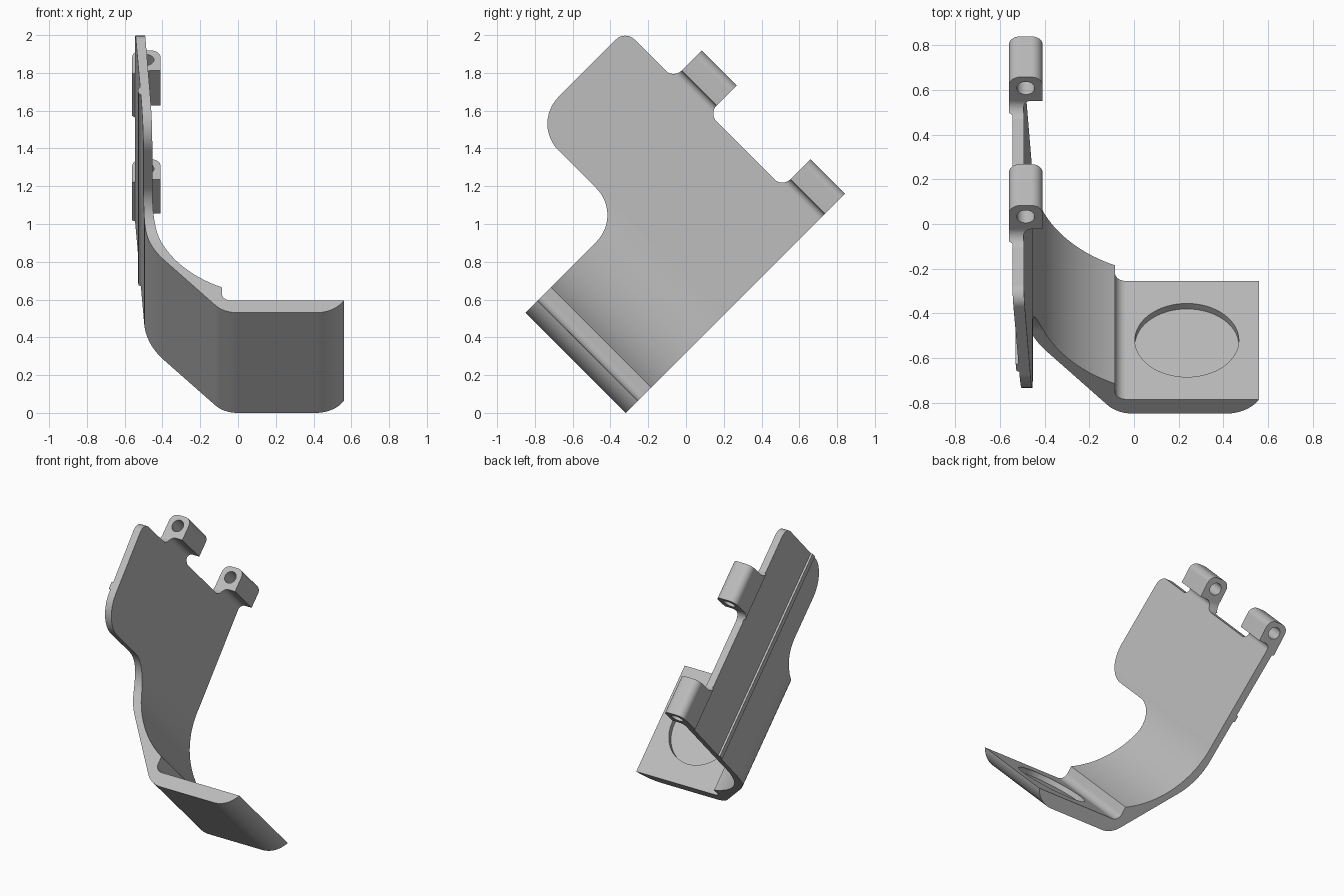
import bpy, bmesh, math
from mathutils import Vector, Matrix

if "Cube" in bpy.data.objects:
    bpy.data.objects.remove(bpy.data.objects["Cube"], do_unlink=True)

grey = bpy.data.materials.new("plain grey")
grey.use_nodes = True
grey.diffuse_color = (0.5, 0.5, 0.5, 1)
grey.node_tree.nodes["Principled BSDF"].inputs["Base Color"].default_value = (0.5, 0.5, 0.5, 1)

TILT = Matrix.Rotation(math.radians(45), 4, "X")


def arc(cx, cy, r, start, end, steps=20):
    """Points on an arc, angles in degrees."""
    angles = [math.radians(start + (end - start) * i / steps) for i in range(steps + 1)]
    return [(cx + r * math.cos(a), cy + r * math.sin(a)) for a in angles]


def rounded(points, steps=12):
    """Closed outline; a third value on a point is its corner radius."""
    out = []
    for i, p in enumerate(points):
        corner = Vector(p[:2])
        if len(p) < 3:
            out.append(corner)
            continue
        a = (Vector(points[i - 1][:2]) - corner).normalized()
        b = (Vector(points[(i + 1) % len(points)][:2]) - corner).normalized()
        half = a.angle(b) / 2
        centre = corner + (a + b).normalized() * p[2] / math.sin(half)
        start = corner + a * p[2] / math.tan(half) - centre
        end = corner + b * p[2] / math.tan(half) - centre
        sweep = math.atan2(start.x * end.y - start.y * end.x, start.dot(end))
        for k in range(steps + 1):
            out.append(centre + Matrix.Rotation(sweep * k / steps, 2) @ start)
    return out


def prism(name, outline, low, high, place):
    """Extrude an outline from low to high; place maps (a, b, depth) to a position."""
    bm = bmesh.new()
    face = bm.faces.new([bm.verts.new(place(p[0], p[1], low)) for p in outline])
    shift = Vector(place(0, 0, high)) - Vector(place(0, 0, low))
    top = bmesh.ops.extrude_face_region(bm, geom=[face])["geom"]
    bmesh.ops.translate(bm, vec=shift, verts=[v for v in top if isinstance(v, bmesh.types.BMVert)])
    bmesh.ops.recalc_face_normals(bm, faces=bm.faces)
    bm.transform(TILT)
    mesh = bpy.data.meshes.new(name)
    bm.to_mesh(mesh)
    bm.free()
    mesh.materials.append(grey)
    obj = bpy.data.objects.new(name, mesh)
    bpy.context.collection.objects.link(obj)
    return obj


def cut(obj, tool, operation):
    mod = obj.modifiers.new(tool.name, "BOOLEAN")
    mod.operation, mod.object, mod.solver = operation, tool, "EXACT"
    bpy.ops.object.modifier_apply(modifier=mod.name)
    bpy.data.objects.remove(tool, do_unlink=True)


# Side section: foot, bend, tapered plate with rib, and hinge knuckle
section = rounded(
    [(-0.085, -0.135, 0.05)]
    + arc(0.194, 0.55, 0.649, 244.5, 180, 32)
    + [(-0.497, 1.265, 0.035), (-0.41, 1.265), (-0.41, 1.415, 0.05), (-0.56, 1.415, 0.05),
       (-0.56, 1.215), (-0.545, 1.21),
       (-0.5176, 0.775), (-0.53, 0.772), (-0.527, 0.728), (-0.5145, 0.725),
       (-0.487, 0.288, 0.48), (-0.075, -0.226, 0.15)]
    + arc(0.41, -0.056, 0.17, -90, -28))
bracket = prism("hinged_bracket", section, 0.1, 1.8, lambda a, b, d: (a, b, d))
bpy.context.view_layer.objects.active = bracket
bracket.select_set(True)

# Flat outline of the plate, with the two hinge tabs
outline = rounded([
    (-0.3, 0.226), (1.5, 0.226), (1.5, 0.484), (1.205, 0.484, 0.06),
    (1.205, 1.036, 0.06), (1.5, 1.036), (1.5, 1.298), (1.205, 1.298, 0.06),
    (1.205, 1.66, 0.07), (0.505, 1.66, 0.2), (0.505, 0.976, 0.2), (-0.3, 0.976)])
cut(bracket, prism("outline_cutter", outline, -1, 1, lambda a, b, d: (d, a, b)), "INTERSECT")

# Hinge pin hole
hole = arc(-0.485, 1.345, 0.04, 0, 360, 32)[:-1]
cut(bracket, prism("pin_cutter", hole, 0, 2, lambda a, b, d: (a, b, d)), "DIFFERENCE")

# Round recess in the foot
recess = arc(0.237, 0.601, 0.233, 0, 360, 64)[:-1]
cut(bracket, prism("recess_cutter", recess, -0.17, 0, lambda a, b, d: (a, d, b)), "DIFFERENCE")

bpy.ops.object.shade_smooth_by_angle(angle=math.radians(25))
bracket.modifiers.new("clean_shading", "WEIGHTED_NORMAL").keep_sharp = True
